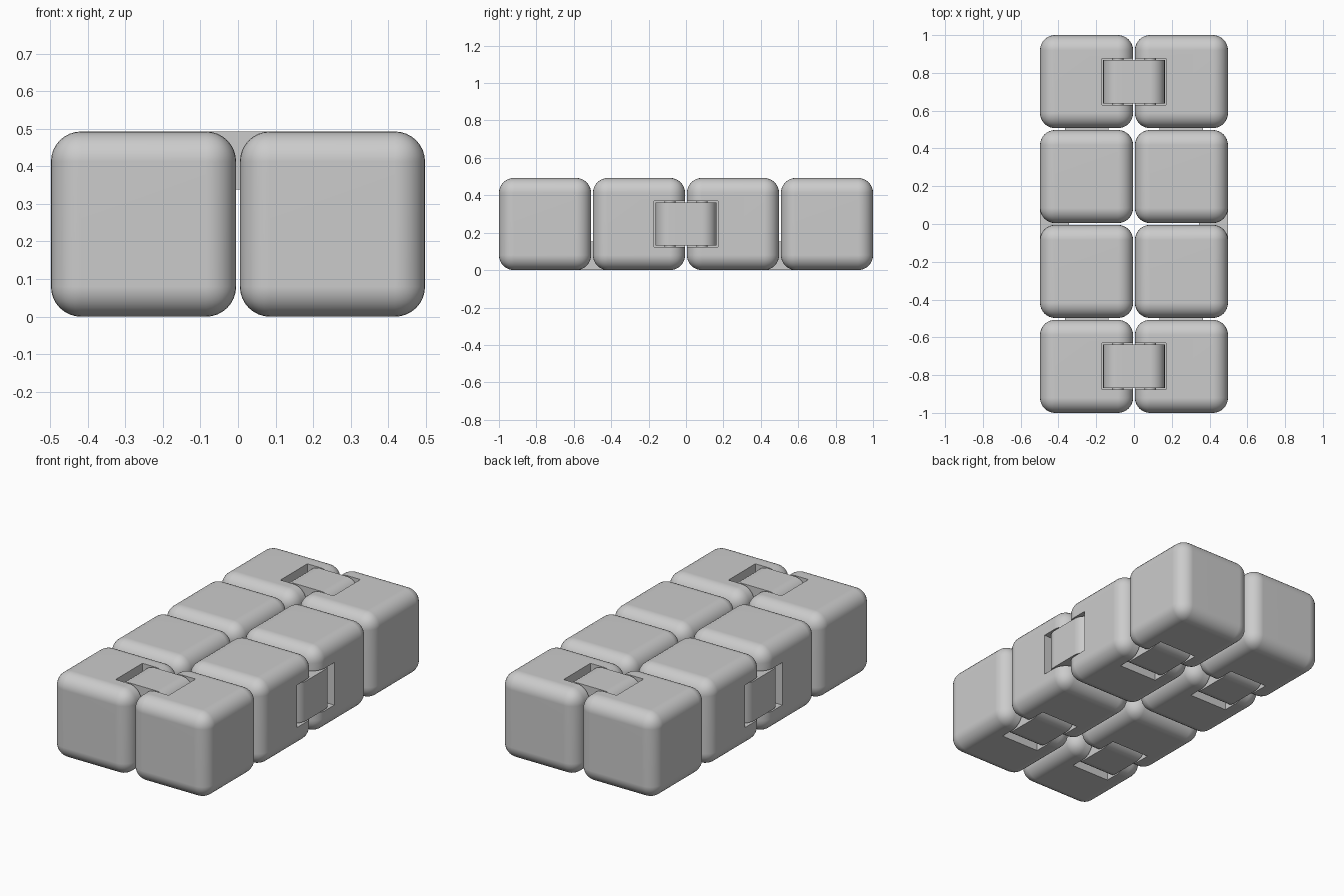
import bpy
import bmesh
from math import pi, radians, cos, sin
from mathutils import Matrix, Vector

SIZE, GAP, ROUND = 0.4925, 0.01, 0.08
PITCH = SIZE + GAP
HALF_X = PITCH / 2 + SIZE / 2
LINK_R, PIVOT = 0.077, 0.086      # link end radius, pivot distance from the joint

if "Cube" in bpy.data.objects:
    bpy.data.objects.remove(bpy.data.objects["Cube"])

grey = bpy.data.materials.new("light_grey")
grey.use_nodes = True
grey.diffuse_color = (0.6, 0.6, 0.6, 1)
grey.node_tree.nodes["Principled BSDF"].inputs["Base Color"].default_value = (0.6, 0.6, 0.6, 1)


def make(name, bm, matrix):
    bmesh.ops.recalc_face_normals(bm, faces=bm.faces)
    mesh = bpy.data.meshes.new(name)
    bm.to_mesh(mesh)
    bm.free()
    mesh.materials.append(grey)
    obj = bpy.data.objects.new(name, mesh)
    obj.matrix_world = matrix
    bpy.context.collection.objects.link(obj)
    return obj


def smooth(obj):
    bpy.ops.object.select_all(action='DESELECT')
    obj.select_set(True)
    bpy.context.view_layer.objects.active = obj
    bpy.ops.object.shade_smooth_by_angle(angle=radians(35))
    weighted = obj.modifiers.new("even_faces", 'WEIGHTED_NORMAL')
    weighted.keep_sharp = True


def box(size):
    bm = bmesh.new()
    bmesh.ops.create_cube(bm, size=1)
    bmesh.ops.scale(bm, vec=size, verts=bm.verts)
    return bm


def frame(origin, span, out):
    """Local x runs across the joint, y along the pins, z out of the surface."""
    span, out = Vector(span), Vector(out)
    rot = Matrix((span, out.cross(span), out)).transposed()
    return Matrix.Translation(origin) @ rot.to_4x4()


def make_link(name, matrix):
    # Link with two half-round ends, flush with the surface
    bm = bmesh.new()
    steps = 16
    verts = []
    for side in (1, -1):
        for i in range(steps + 1):
            a = side * pi / 2 - pi * i / steps
            verts.append(bm.verts.new((side * PIVOT + LINK_R * cos(a), -0.115,
                                       LINK_R * sin(a) - LINK_R)))
    face = bm.faces.new(verts)
    ext = bmesh.ops.extrude_face_region(bm, geom=[face])
    moved = [v for v in ext["geom"] if isinstance(v, bmesh.types.BMVert)]
    bmesh.ops.translate(bm, vec=(0, 0.23, 0), verts=moved)
    smooth(make(name, bm, matrix))
    # Pins through both ends
    for side in (1, -1):
        bm = bmesh.new()
        place = Matrix.Translation((side * PIVOT, 0, -LINK_R)) @ Matrix.Rotation(pi / 2, 4, 'X')
        bmesh.ops.create_cone(bm, cap_ends=True, segments=24, radius1=0.03,
                              radius2=0.03, depth=0.26, matrix=place)
        smooth(make(name + "_pin", bm, matrix))


# Joints: two on top, two on the sides, four underneath
joints = []
for s in (-1, 1):
    joints.append(("top_link", frame((0, s * 1.5 * PITCH, SIZE), (1, 0, 0), (0, 0, 1))))
    joints.append(("side_link", frame((s * HALF_X, 0, SIZE / 2), (0, 1, 0), (s, 0, 0))))
    for t in (-1, 1):
        joints.append(("bottom_link", frame((s * PITCH / 2, t * PITCH, 0),
                                            (0, 1, 0), (0, 0, -1))))

# Cutters for the hinge pockets
cutters = []
for name, matrix in joints:
    cutter = make("pocket_cutter", box((0.34, 0.246, 0.33)), matrix)
    cutter.hide_render = True
    cutters.append(cutter)

# Eight rounded blocks with pockets cut where a joint meets them
for ix in (-0.5, 0.5):
    for iy in (-1.5, -0.5, 0.5, 1.5):
        bm = box((SIZE, SIZE, SIZE))
        bmesh.ops.bevel(bm, geom=bm.edges[:], offset=ROUND, segments=8,
                        profile=0.5, affect='EDGES')
        centre = Vector((ix * PITCH, iy * PITCH, SIZE / 2))
        block = make("block", bm, Matrix.Translation(centre))
        for cutter in cutters:
            if (cutter.matrix_world.translation - centre).length < 0.4:
                cut = block.modifiers.new("pocket", 'BOOLEAN')
                cut.operation = 'DIFFERENCE'
                cut.solver = 'EXACT'
                cut.object = cutter
        bpy.context.view_layer.update()
        deps = bpy.context.evaluated_depsgraph_get()
        mesh = bpy.data.meshes.new_from_object(block.evaluated_get(deps))
        block.modifiers.clear()
        block.data = mesh
        smooth(block)

for cutter in cutters:
    bpy.data.objects.remove(cutter)

for name, matrix in joints:
    make_link(name, matrix)
